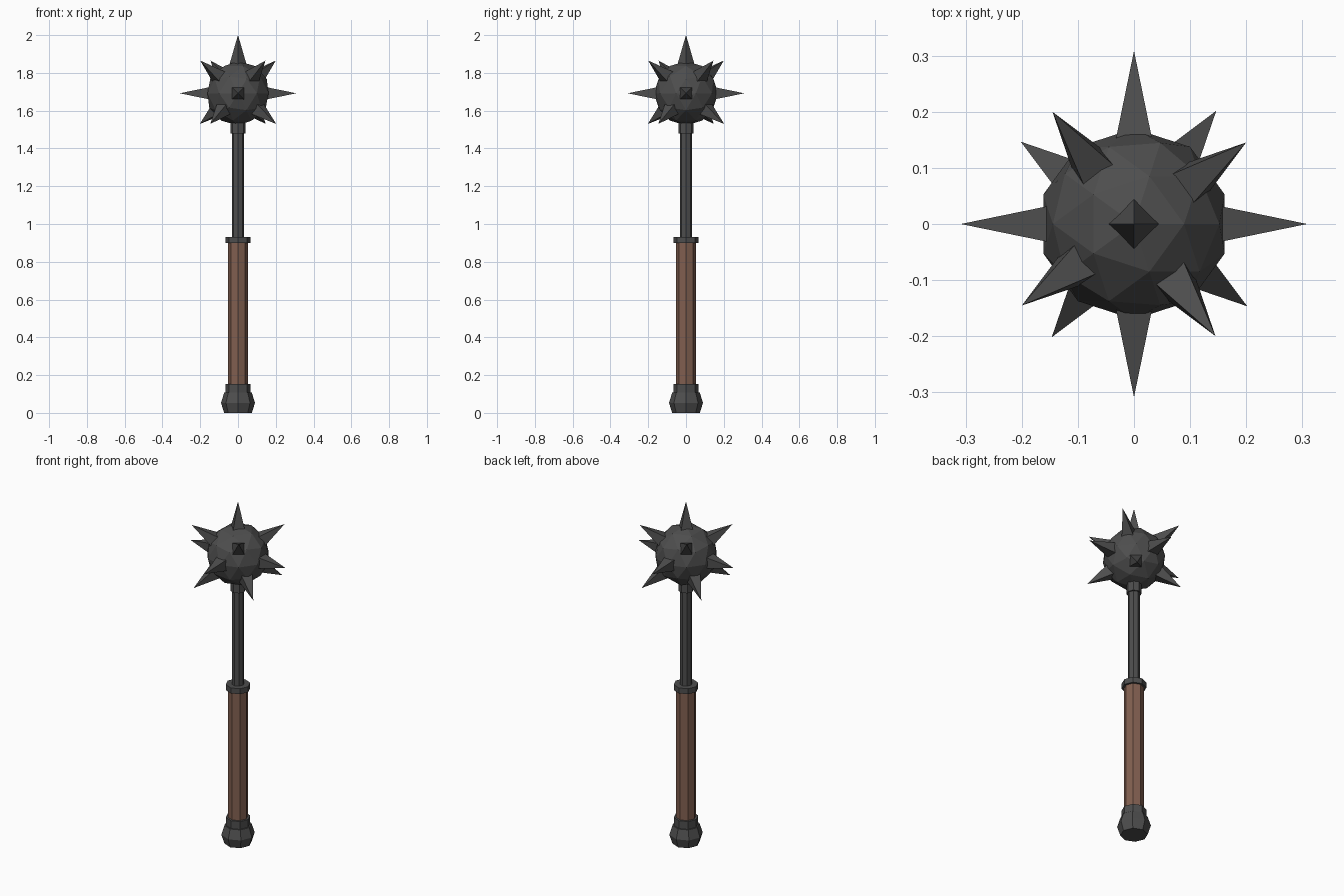
import bpy, math
from mathutils import Vector, Matrix

if "Cube" in bpy.data.objects:
    bpy.data.objects.remove(bpy.data.objects["Cube"])


def material(name, rgb):
    m = bpy.data.materials.new(name)
    m.diffuse_color = (*rgb, 1)
    m.use_nodes = True
    m.node_tree.nodes["Principled BSDF"].inputs["Base Color"].default_value = m.diffuse_color
    return m


IRON = material("dark_iron", (0.075, 0.075, 0.075))
LEATHER = material("brown_leather", (0.22, 0.115, 0.08))
HEAD_Z, HEAD_R = 1.692, 0.17


def lathe(name, profile, mat, sides=8):
    """Closed faceted solid from (radius, z) points, corners on the axes."""
    verts = [(r * math.cos(math.tau * i / sides), r * math.sin(math.tau * i / sides), z)
             for r, z in profile for i in range(sides)]
    faces = [(k * sides + i, k * sides + (i + 1) % sides,
              (k + 1) * sides + (i + 1) % sides, (k + 1) * sides + i)
             for k in range(len(profile) - 1) for i in range(sides)]
    faces.append(tuple(reversed(range(sides))))
    faces.append(tuple(range(len(verts) - sides, len(verts))))
    me = bpy.data.meshes.new(name)
    me.from_pydata(verts, [], faces)
    me.materials.append(mat)
    ob = bpy.data.objects.new(name, me)
    bpy.context.collection.objects.link(ob)
    return ob


def spike(name, azimuth, elevation, tip, twist=45):
    """Four-sided spike pointing out of the head centre."""
    base = 0.15
    ob = lathe(name, [(0.046, base), (0.0002, tip)], IRON, sides=4)
    ob.data.transform(Matrix.Translation((0, 0, HEAD_Z))
                      @ Matrix.Rotation(math.radians(azimuth), 4, 'Z')
                      @ Matrix.Rotation(math.radians(90 - elevation), 4, 'Y')
                      @ Matrix.Rotation(math.radians(twist), 4, 'Z'))


# Handle, shaft and fittings
lathe("pommel", [(0.073, 0), (0.09, 0.053), (0.073, 0.107)], IRON)
lathe("lower_collar", [(0.066, 0.1), (0.066, 0.153)], IRON)
lathe("grip", [(0.054, 0.15), (0.054, 0.905)], LEATHER)
lathe("upper_collar", [(0.066, 0.9), (0.066, 0.932)], IRON)
lathe("shaft", [(0.033, 0.92), (0.033, 1.6)], IRON)
lathe("head_collar", [(0.041, 1.48), (0.041, 1.56)], IRON)

# Faceted head
bpy.ops.mesh.primitive_ico_sphere_add(subdivisions=2, radius=HEAD_R, location=(0, 0, HEAD_Z))
head = bpy.context.object
head.name = "head"
head.data.materials.append(IRON)

# Spikes: top, four level, and two staggered diagonal rings
spike("top_spike", 0, 90, 0.308, twist=0)
for i in range(4):
    spike(f"side_spike_{i + 1}", 90 * i, 0, 0.308)
    spike(f"upper_spike_{i + 1}", 36 + 90 * i, 35, 0.301)
    spike(f"lower_spike_{i + 1}", 54 + 90 * i, -33, 0.297)
